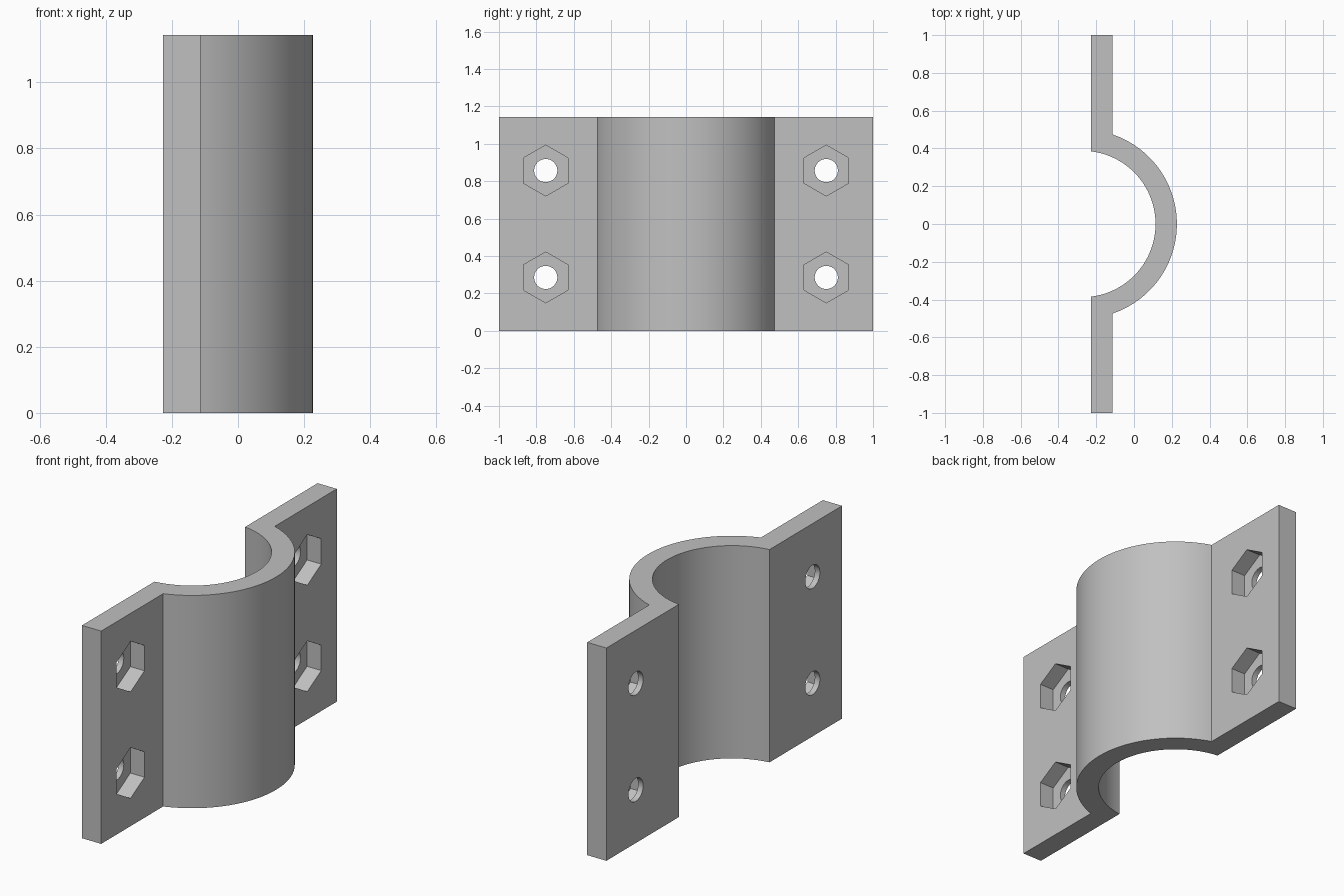
import bpy, bmesh
from math import sin, cos, asin, pi, radians

if "Cube" in bpy.data.objects:
    bpy.data.objects.remove(bpy.data.objects["Cube"])

HEIGHT = 1.143
BACK, FRONT = -0.227, -0.113        # the two faces of the flanges
CENTRE, OUTER, INNER = -0.273, 0.5, 0.387   # curved saddle
POCKET_FLOOR = FRONT - 0.084

grey = bpy.data.materials.new("light grey")
grey.use_nodes = True
colour = (0.53, 0.53, 0.53, 1)
grey.diffuse_color = colour
grey.node_tree.nodes["Principled BSDF"].inputs["Base Color"].default_value = colour


def prism(name, outline, axis, start, length):
    """Extrude a closed outline along x or z."""
    bm = bmesh.new()
    if axis == "z":
        verts = [bm.verts.new((a, b, start)) for a, b in outline]
        step = (0, 0, length)
    else:
        verts = [bm.verts.new((start, a, b)) for a, b in outline]
        step = (length, 0, 0)
    base = bm.faces.new(verts)
    top = bmesh.ops.extrude_face_region(bm, geom=[base], use_keep_orig=True)["geom"]
    bmesh.ops.translate(bm, vec=step, verts=[v for v in top if isinstance(v, bmesh.types.BMVert)])
    bmesh.ops.recalc_face_normals(bm, faces=bm.faces)
    mesh = bpy.data.meshes.new(name)
    bm.to_mesh(mesh)
    bm.free()
    mesh.materials.append(grey)
    obj = bpy.data.objects.new(name, mesh)
    bpy.context.collection.objects.link(obj)
    return obj


def arc(radius, x_end, steps=64):
    """Saddle arc from -y to +y, ending where it meets x_end."""
    reach = pi / 2 - asin((x_end - CENTRE) / radius)
    angles = [reach * (2 * i / steps - 1) for i in range(steps + 1)]
    return [(CENTRE + radius * cos(a), radius * sin(a)) for a in angles]


def ring(y, z, radius, sides):
    """Regular polygon with a corner pointing up."""
    return [(y + radius * sin(2 * pi * i / sides), z + radius * cos(2 * pi * i / sides))
            for i in range(sides)]


# Saddle with two flanges as one extruded profile
profile = ([(BACK, -1), (FRONT, -1)] + arc(OUTER, FRONT) + [(FRONT, 1), (BACK, 1)]
           + arc(INNER, BACK)[::-1])
clamp = prism("clamp_half", profile, "z", 0, HEIGHT)

# Bolt holes and hexagonal nut pockets
cutters = []
for y in (-0.75, 0.75):
    for z in (HEIGHT / 4, HEIGHT * 3 / 4):
        cutters.append(prism("bolt_hole_cutter", ring(y, z, 0.062, 40), "x", BACK - 0.1, 0.4))
        cutters.append(prism("nut_pocket_cutter", ring(y, z, 0.136, 6), "x", POCKET_FLOOR, 0.2))

bpy.context.view_layer.objects.active = clamp
clamp.select_set(True)
for cutter in cutters:
    cutter.hide_render = True
    cut = clamp.modifiers.new("cut", "BOOLEAN")
    cut.operation = "DIFFERENCE"
    cut.solver = "EXACT"
    cut.object = cutter
    bpy.ops.object.modifier_apply(modifier=cut.name)
    bpy.data.objects.remove(cutter)

bpy.ops.object.shade_smooth_by_angle(angle=radians(30))
